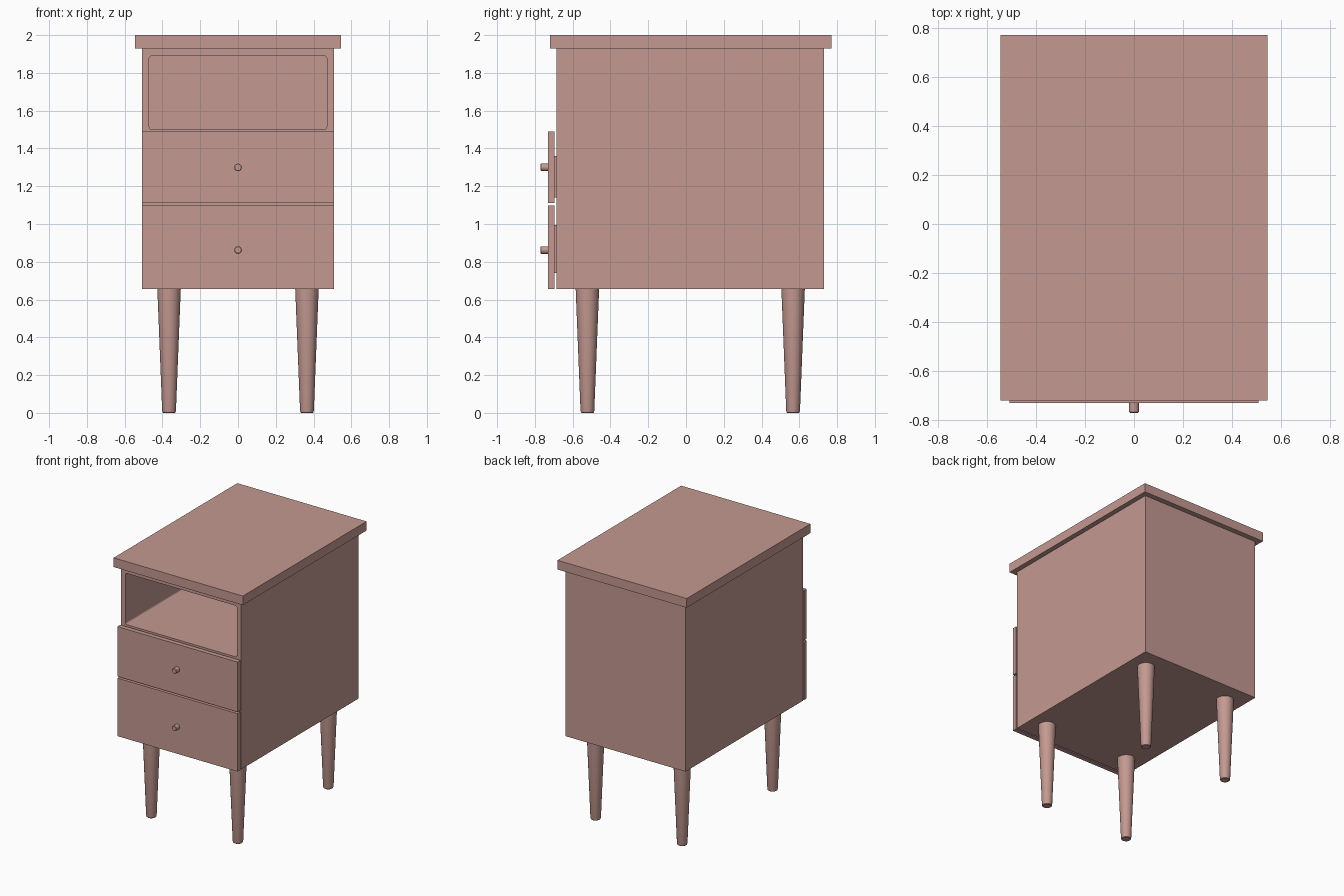
import bpy, bmesh, math
from mathutils import Matrix, Vector

if "Cube" in bpy.data.objects:
    bpy.data.objects.remove(bpy.data.objects["Cube"])

wood = bpy.data.materials.new("dusty rose paint")
wood.diffuse_color = (0.55, 0.32, 0.285, 1)
wood.use_nodes = True
wood.node_tree.nodes["Principled BSDF"].inputs["Base Color"].default_value = wood.diffuse_color


def add_object(name, bm):
    bmesh.ops.recalc_face_normals(bm, faces=bm.faces)
    mesh = bpy.data.meshes.new(name)
    bm.to_mesh(mesh)
    bm.free()
    mesh.materials.append(wood)
    obj = bpy.data.objects.new(name, mesh)
    bpy.context.collection.objects.link(obj)
    return obj


def box(name, x, y, z, round_y=0.0, open_top=False):
    """Box from (min, max) ranges; round_y rounds the edges that run along y."""
    bm = bmesh.new()
    bmesh.ops.create_cube(bm, size=1)
    for v in bm.verts:
        v.co = Vector([r[0] if c < 0 else r[1] for c, r in zip(v.co, (x, y, z))])
    if round_y:
        edges = [e for e in bm.edges
                 if abs(e.verts[0].co.y - e.verts[1].co.y) > 1e-4]
        bmesh.ops.bevel(bm, geom=edges, offset=round_y, segments=4,
                        profile=0.5, affect='EDGES')
    if open_top:
        top = max(bm.faces, key=lambda f: f.calc_center_median().z)
        bmesh.ops.delete(bm, geom=[top], context='FACES')
    return add_object(name, bm)


def lathe(name, profile, matrix, sides=32):
    """Closed turned part from (radius, height) points, placed by matrix."""
    bm = bmesh.new()
    rings = [[bm.verts.new((r * math.cos(2 * math.pi * i / sides),
                            r * math.sin(2 * math.pi * i / sides), h))
              for i in range(sides)] for r, h in profile]
    for a, b in zip(rings, rings[1:]):
        for i in range(sides):
            j = (i + 1) % sides
            bm.faces.new((a[i], a[j], b[j], b[i]))
    bm.faces.new(rings[0])
    bm.faces.new(rings[-1])
    bmesh.ops.transform(bm, matrix=matrix, verts=bm.verts)
    obj = add_object(name, bm)
    bpy.ops.object.select_all(action='DESELECT')
    obj.select_set(True)
    bpy.context.view_layer.objects.active = obj
    bpy.ops.object.shade_smooth_by_angle(angle=math.radians(35))
    return obj


def carve(obj, cutter):
    mod = obj.modifiers.new("opening", 'BOOLEAN')
    mod.operation, mod.solver, mod.object = 'DIFFERENCE', 'EXACT', cutter
    bpy.context.view_layer.objects.active = obj
    bpy.ops.object.modifier_apply(modifier=mod.name)
    bpy.data.objects.remove(cutter)


# Cabinet body with an open niche above two drawer bays
cabinet = box("cabinet_body", (-0.507, 0.507), (-0.685, 0.73), (0.655, 1.93))
for z, r in (((1.5, 1.89), 0.013), ((1.125, 1.46), 0.013), ((0.695, 1.088), 0.013)):
    carve(cabinet, box("cutter", (-0.47, 0.47), (-0.8, 0.69), z, round_y=r))

# Overhanging top
box("table_top", (-0.545, 0.545), (-0.72, 0.77), (1.93, 2.0))

# Drawers: front panel, open box behind it, round knob
for label, front_z, box_z, knob_z in (("upper", (1.11, 1.49), (1.14, 1.36), 1.30),
                                      ("lower", (0.655, 1.097), (0.74, 0.995), 0.862)):
    box(label + "_drawer_front", (-0.507, 0.507), (-0.73, -0.695), front_z)
    tray = box(label + "_drawer_box", (-0.45, 0.45), (-0.695, 0.65), box_z, open_top=True)
    wall = tray.modifiers.new("wall", 'SOLIDIFY')
    wall.thickness, wall.offset = 0.02, -1
    place = Matrix.Translation((0, -0.73, knob_z)) @ Matrix.Rotation(math.pi / 2, 4, 'X')
    lathe(label + "_knob", [(0.02, -0.002), (0.02, 0.037), (0.017, 0.04)], place, 24)

# Tapered legs with softly rounded feet
leg_profile = [(0.03, 0), (0.034, 0.003), (0.0365, 0.012), (0.062, 0.655)]
for side, x in (("left", -0.365), ("right", 0.365)):
    for end, y in (("front", -0.522), ("back", 0.567)):
        lathe(f"{end}_{side}_leg", leg_profile, Matrix.Translation((x, y, 0)))
